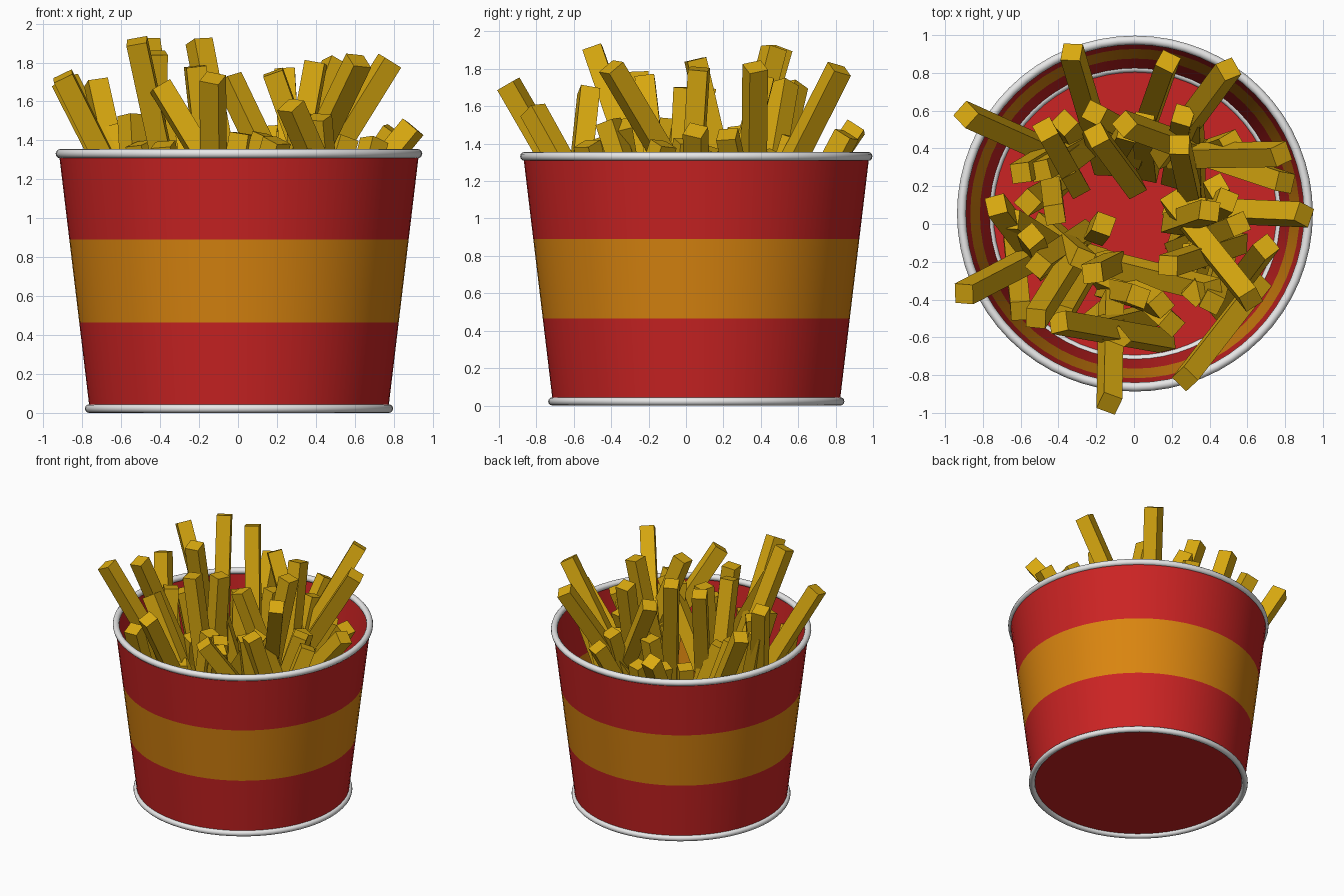
import bpy, bmesh, math, random
from mathutils import Vector, Matrix

if "Cube" in bpy.data.objects:
    bpy.data.objects.remove(bpy.data.objects["Cube"])

random.seed(7)
CX, CY, SEG = 0.005, 0.055, 64


def mat(name, rgb):
    m = bpy.data.materials.new(name)
    m.diffuse_color = (*rgb, 1)
    m.use_nodes = True
    m.node_tree.nodes["Principled BSDF"].inputs["Base Color"].default_value = m.diffuse_color
    return m


red = mat("red", (0.6, 0.017, 0.017))
orange = mat("orange", (0.7, 0.235, 0.005))
white = mat("white", (0.8, 0.8, 0.8))
golden = mat("golden", (0.7, 0.4, 0.005))


def add_mesh(name, bm, mats):
    me = bpy.data.meshes.new(name)
    bm.to_mesh(me)
    bm.free()
    for m in mats:
        me.materials.append(m)
    ob = bpy.data.objects.new(name, me)
    bpy.context.collection.objects.link(ob)
    return ob


# Bucket wall: tapered sheet with a stripe, closed by a flat floor
bm = bmesh.new()
Z0, Z1, R0, R1 = 0.025, 1.335, 0.768, 0.925
rings = []
for z in (Z0, 0.465, 0.89, Z1):
    r = R0 + (R1 - R0) * (z - Z0) / (Z1 - Z0)
    rings.append([bm.verts.new((CX + r * math.cos(a), CY + r * math.sin(a), z))
                  for a in (2 * math.pi * i / SEG for i in range(SEG))])
for k in range(3):
    for i in range(SEG):
        j = (i + 1) % SEG
        f = bm.faces.new((rings[k][i], rings[k][j], rings[k + 1][j], rings[k + 1][i]))
        f.material_index = 1 if k == 1 else 0
        f.smooth = True
floor = bm.faces.new(list(reversed(rings[0])))
for e in floor.edges:
    e.smooth = False
add_mesh("bucket", bm, [red, orange])

# Rolled rims
for name, r, z, t in (("top_rim", 0.918, 1.332, 0.024), ("bottom_rim", 0.77, 0.022, 0.022)):
    bpy.ops.mesh.primitive_torus_add(major_radius=r, minor_radius=t, major_segments=SEG,
                                     minor_segments=12, location=(CX, CY, z))
    ob = bpy.context.object
    ob.name = name
    ob.data.materials.append(white)
    bpy.ops.object.shade_smooth()

# Fries: tip x, y, z and foot x, y
LENGTH, WIDTH = 1.1, 0.105
fries = [
    (-.9, -.37, 1.73, -.42, -.12), (-.89, .58, 1.71, -.4, .36), (-.33, .91, 1.49, -.15, .3),
    (.18, .86, 1.45, 0, .35), (.5, .82, 1.8, .15, .35), (.78, .37, 1.81, .2, .36),
    (.8, .22, 1.45, .2, .42), (.9, .05, 1.47, .2, .08), (.7, -.12, 1.4, .45, -.45),
    (.62, -.4, 1.81, .2, .12), (.27, -.82, 1.58, .66, -.32), (-.13, -.95, 1.72, -.12, -.4),
    (-.4, -.52, 1.68, .17, -.62), (-.52, -.5, 1.91, -.3, -.15), (-.6, -.46, 1.33, -.64, -.05),
    (-.47, .5, 1.91, -.3, .2), (-.73, .1, 1.7, -.5, -.2), (-.6, .27, 1.48, -.3, .45),
    (-.2, .47, 1.91, 0, .2), (.24, .42, 1.76, .3, .15), (-.16, 0, 1.7, -.2, -.05),
    (-.22, -.26, 1.78, -.1, -.2), (.4, .07, 1.8, .2, 0), (.42, -.35, 1.5, -.18, -.2),
    (.2, -.53, 1.4, -.1, -.25), (.18, -.22, 1.75, .55, -.1), (-.42, .05, 1.85, -.45, .3),
    (-.05, .53, 1.72, .42, .36),
]
# Filler fries lower in the bucket
for i in range(26):
    a = 2 * math.pi * i / 26 + random.uniform(-.1, .1)
    b = a + random.uniform(-.8, .8)
    rt, rb = random.uniform(.32, .68), random.uniform(.25, .55)
    fries.append((rt * math.cos(a), .02 + rt * math.sin(a), random.uniform(1.2, 1.6),
                  rb * math.cos(b), .02 + rb * math.sin(b)))

bm = bmesh.new()
for x, y, z, bx, by in fries:
    drop = math.sqrt(LENGTH ** 2 - (x - bx) ** 2 - (y - by) ** 2)
    tip, foot = Vector((x, y, z)), Vector((bx, by, z - drop))
    rot = (tip - foot).to_track_quat('Z', 'Y').to_matrix().to_4x4()
    m = (Matrix.Translation((tip + foot) / 2) @ rot
         @ Matrix.Rotation(random.uniform(-.5, .5), 4, 'Z')
         @ Matrix.Diagonal((WIDTH, WIDTH, LENGTH, 1)))
    bmesh.ops.create_cube(bm, size=1, matrix=m)
add_mesh("fries", bm, [golden])
